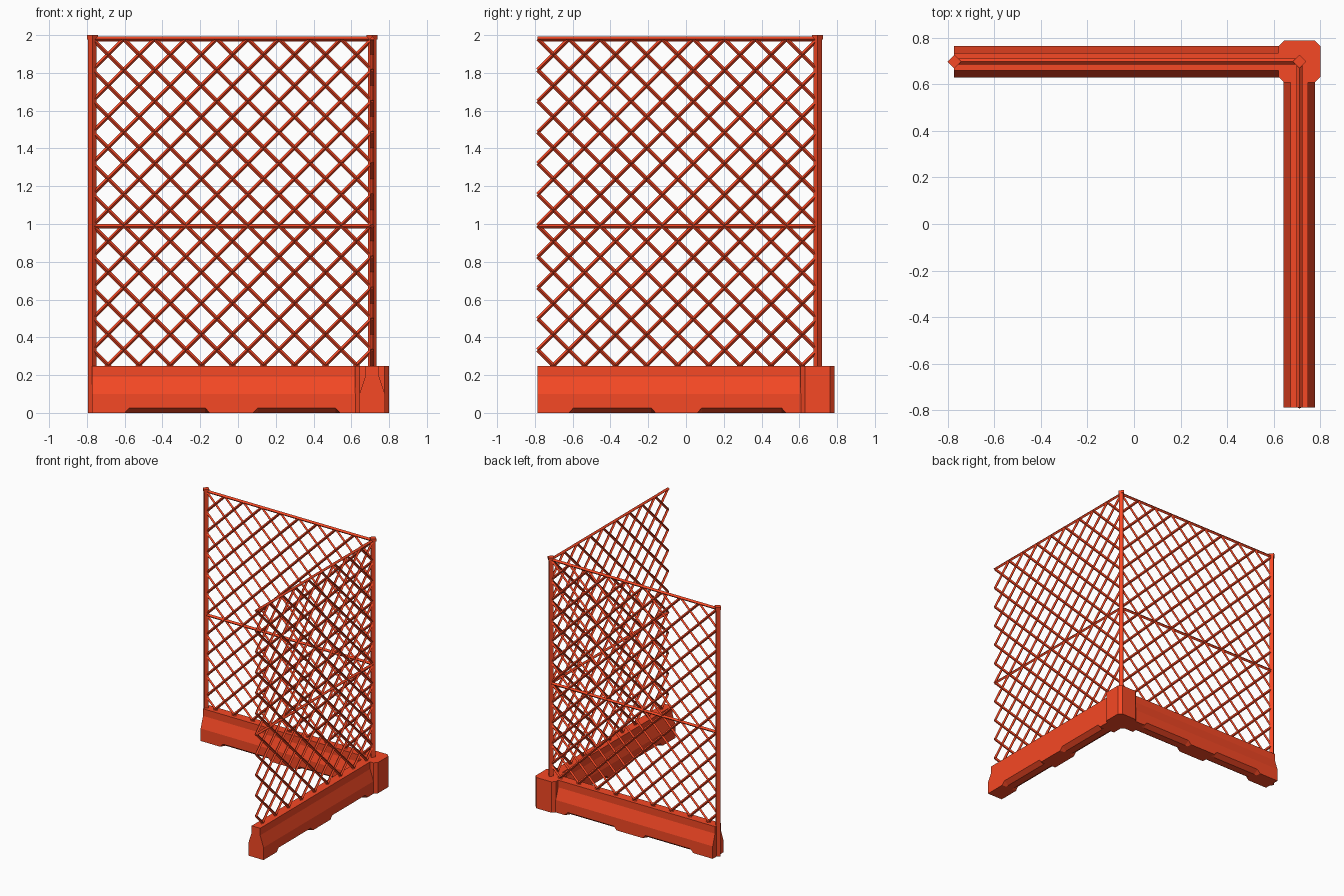
import bpy, bmesh, math
from mathutils import Vector

if "Cube" in bpy.data.objects:
    bpy.data.objects.remove(bpy.data.objects["Cube"])

CX, CY = 0.71, 0.697          # corner post position
TOP, BASE_TOP = 1.98, 0.247

mat = bpy.data.materials.new("red_paint")
mat.diffuse_color = (0.92, 0.065, 0.018, 1)
mat.use_nodes = True
mat.node_tree.nodes["Principled BSDF"].inputs["Base Color"].default_value = mat.diffuse_color


def along_x(u, v, z):
    return Vector((u, CY + v, z))


def along_y(u, v, z):
    return Vector((CX + v, u, z))


def finish(bm, name):
    bmesh.ops.recalc_face_normals(bm, faces=bm.faces)
    me = bpy.data.meshes.new(name)
    bm.to_mesh(me)
    bm.free()
    me.materials.append(mat)
    ob = bpy.data.objects.new(name, me)
    bpy.context.collection.objects.link(ob)
    return ob


def loft(bm, rings):
    # skin closed rings and cap both ends
    vs = [[bm.verts.new(p) for p in r] for r in rings]
    n = len(vs[0])
    for a, b in zip(vs, vs[1:]):
        for i in range(n):
            j = (i + 1) % n
            bm.faces.new((a[i], a[j], b[j], b[i]))
    bm.faces.new(vs[0][::-1])
    bm.faces.new(vs[-1])


def bar(bm, p, q, r):
    # thin bar with a diamond section
    d = (q - p).normalized()
    up = Vector((0, 0, 1)) if abs(d.z) < 0.99 else Vector((0, 1, 0))
    s = d.cross(up).normalized()
    t = s.cross(d)
    offs = (s * r, t * r, -s * r, -t * r)
    loft(bm, [[c + o for o in offs] for c in (p, q)])


def base_wall(name, place, u0, u1, notches):
    # barrier profile, lower edge bevelled where the notches are
    stations = [(u0, 0)]
    for a, b in notches:
        stations += [(a, 0), (a + 0.025, 0.027), (b - 0.025, 0.027), (b, 0)]
    stations.append((u1, 0))
    rings = []
    for u, h in stations:
        half = [(0.03, 0), (0.0675, h), (0.0675, 0.10), (0.0375, 0.19), (0.0375, BASE_TOP)]
        prof = half + [(-v, z) for v, z in reversed(half)]
        rings.append([place(u, v, z) for v, z in prof])
    bm = bmesh.new()
    loft(bm, rings)
    finish(bm, name)


def lattice(name, place, u0, u1):
    # 45 degree diagonals, nine cells wide, clipped to the panel rectangle
    pitch = (u1 - u0) / 9
    z0, z1 = BASE_TOP - 0.008, TOP
    bm = bmesh.new()
    for sgn in (1, -1):
        for k in range(-14, 24):
            c = u0 + (k + 0.5) * pitch          # crossing point on the top rail row
            zj = TOP - 10.5 * pitch
            ends = sorted(c + sgn * (z - zj) for z in (z0, z1))
            a, b = max(u0, ends[0]), min(u1, ends[1])
            if b - a > 0.02:
                p, q = [place(u, 0, zj + sgn * (u - c)) for u in (a, b)]
                bar(bm, p, q, 0.0105)
    finish(bm, name)


def rails(name, place, u0, u1):
    bm = bmesh.new()
    for z in (0.988, TOP):
        bar(bm, place(u0, 0, z), place(u1, 0, z), 0.0125)
    finish(bm, name)


def post(name, x, z0):
    # diamond post with a wider cap
    bm = bmesh.new()
    bar(bm, Vector((x, CY, z0)), Vector((x, CY, 1.985)), 0.0225)
    bar(bm, Vector((x, CY, 1.978)), Vector((x, CY, 2.0)), 0.029)
    finish(bm, name)


# barrier bases
base_wall("back_base", along_x, -0.772, 0.64, [(-0.60, -0.15), (0.08, 0.54)])
base_wall("side_base", along_y, -0.787, 0.63, [(-0.62, -0.16), (0.06, 0.53)])

# chamfered corner block
h, k = 0.09, 0.066
octagon = [(h, -k), (h, k), (k, h), (-k, h), (-h, k), (-h, -k), (-k, -h), (k, -h)]
bm = bmesh.new()
loft(bm, [[Vector((CX + x, CY + y, z)) for x, y in octagon] for z in (0, BASE_TOP)])
finish(bm, "corner_block")

# posts, rails and mesh panels
post("end_post", -0.771, 0)
post("corner_post", CX, 0.2)
rails("back_rails", along_x, -0.77, CX)
rails("side_rails", along_y, -0.787, CY)
lattice("back_lattice", along_x, -0.77, CX)
lattice("side_lattice", along_y, -0.785, CY)
